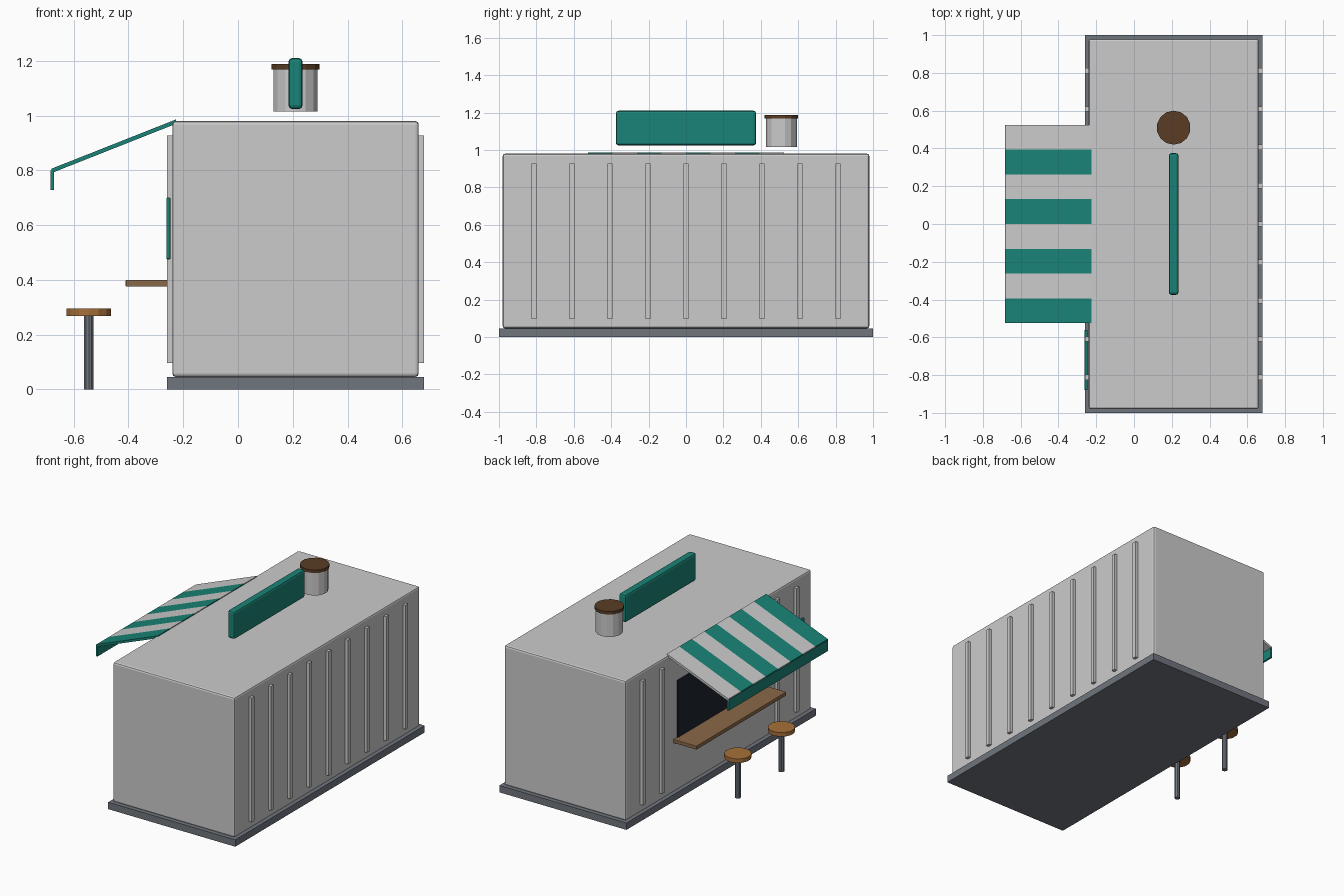
import bpy, bmesh
from mathutils import Vector

if "Cube" in bpy.data.objects:
    bpy.data.objects.remove(bpy.data.objects["Cube"])


def material(name, rgb):
    m = bpy.data.materials.new(name)
    m.diffuse_color = (*rgb, 1)
    m.use_nodes = True
    m.node_tree.nodes["Principled BSDF"].inputs["Base Color"].default_value = m.diffuse_color
    return m


TEAL = material("teal", (0.010, 0.23, 0.185))
WOOD = material("counter_wood", (0.25, 0.14, 0.065))
SEAT = material("seat_wood", (0.38, 0.16, 0.04))
BROWN = material("dark_brown", (0.10, 0.045, 0.018))
STEEL = material("steel", (0.16, 0.18, 0.21))
DARK = material("dark_glass", (0.012, 0.016, 0.025))


def finish(name, bm, mat):
    bmesh.ops.recalc_face_normals(bm, faces=bm.faces)
    me = bpy.data.meshes.new(name)
    bm.to_mesh(me)
    bm.free()
    ob = bpy.data.objects.new(name, me)
    bpy.context.collection.objects.link(ob)
    if mat:
        me.materials.append(mat)
    return ob


def box(name, lo, hi, mat=None, bevel=0):
    lo, hi = Vector(lo), Vector(hi)
    bm = bmesh.new()
    bmesh.ops.create_cube(bm, size=1)
    for v in bm.verts:
        v.co = (lo + hi) / 2 + v.co * (hi - lo)
    ob = finish(name, bm, mat)
    if bevel:
        mod = ob.modifiers.new("bevel", "BEVEL")
        mod.width, mod.segments = bevel, 2
    return ob


def cylinder(name, x, y, z0, z1, r, sides, mat=None):
    bm = bmesh.new()
    bmesh.ops.create_cone(bm, cap_ends=True, segments=sides, radius1=r, radius2=r, depth=z1 - z0)
    bmesh.ops.translate(bm, verts=bm.verts, vec=(x, y, (z0 + z1) / 2))
    return finish(name, bm, mat)


def prism(name, profile, y0, y1, mat=None):
    bm = bmesh.new()
    face = bm.faces.new([bm.verts.new((x, y0, z)) for x, z in profile])
    ext = bmesh.ops.extrude_face_region(bm, geom=[face])["geom"]
    bmesh.ops.translate(bm, verts=[g for g in ext if isinstance(g, bmesh.types.BMVert)],
                        vec=(0, y1 - y0, 0))
    return finish(name, bm, mat)


# Container body on its plinth
box("plinth", (-0.26, -1, 0), (0.68, 1, 0.046), STEEL)
box("container_body", (-0.24, -0.98, 0.046), (0.66, 0.98, 0.98), None, 0.012)

# Wall ribs, left out around the serving window
for i in range(9):
    y = (i - 4) * 0.203
    box(f"right_rib_{i}", (0.65, y - 0.014, 0.097), (0.68, y + 0.014, 0.927))
    if abs(y) > 0.5:
        box(f"left_rib_{i}", (-0.26, y - 0.014, 0.097), (-0.23, y + 0.014, 0.927))

# Serving window, counter and menu board
box("serving_window", (-0.248, -0.44, 0.40), (-0.23, 0.44, 0.78), DARK)
box("counter", (-0.41, -0.475, 0.375), (-0.235, 0.475, 0.40), WOOD, 0.003)
box("menu_board", (-0.262, -0.88, 0.475), (-0.246, -0.56, 0.70), TEAL, 0.005)

# Striped awning with hanging valance
slope = [(-0.226, 0.986), (-0.681, 0.806), (-0.681, 0.790), (-0.226, 0.970)]
w = 1.05 / 8
for i in range(8):
    y = -0.525 + i * w
    prism(f"awning_stripe_{i}", slope, y, y + w, None if i % 2 else TEAL)
box("awning_valance", (-0.684, -0.525, 0.728), (-0.672, 0.525, 0.80), TEAL)

# Roof sign and vent
box("roof_sign", (0.184, -0.375, 1.024), (0.236, 0.375, 1.21), TEAL, 0.014)
cylinder("vent_pipe", 0.21, 0.51, 1.015, 1.168, 0.083, 14)
cylinder("vent_cap", 0.21, 0.51, 1.168, 1.188, 0.09, 14, BROWN)

# Stools
for side, y in (("front", -0.23), ("back", 0.23)):
    cylinder(f"{side}_stool_post", -0.545, y, 0, 0.268, 0.018, 10, STEEL)
    cylinder(f"{side}_stool_seat", -0.545, y, 0.268, 0.295, 0.083, 14, SEAT)
